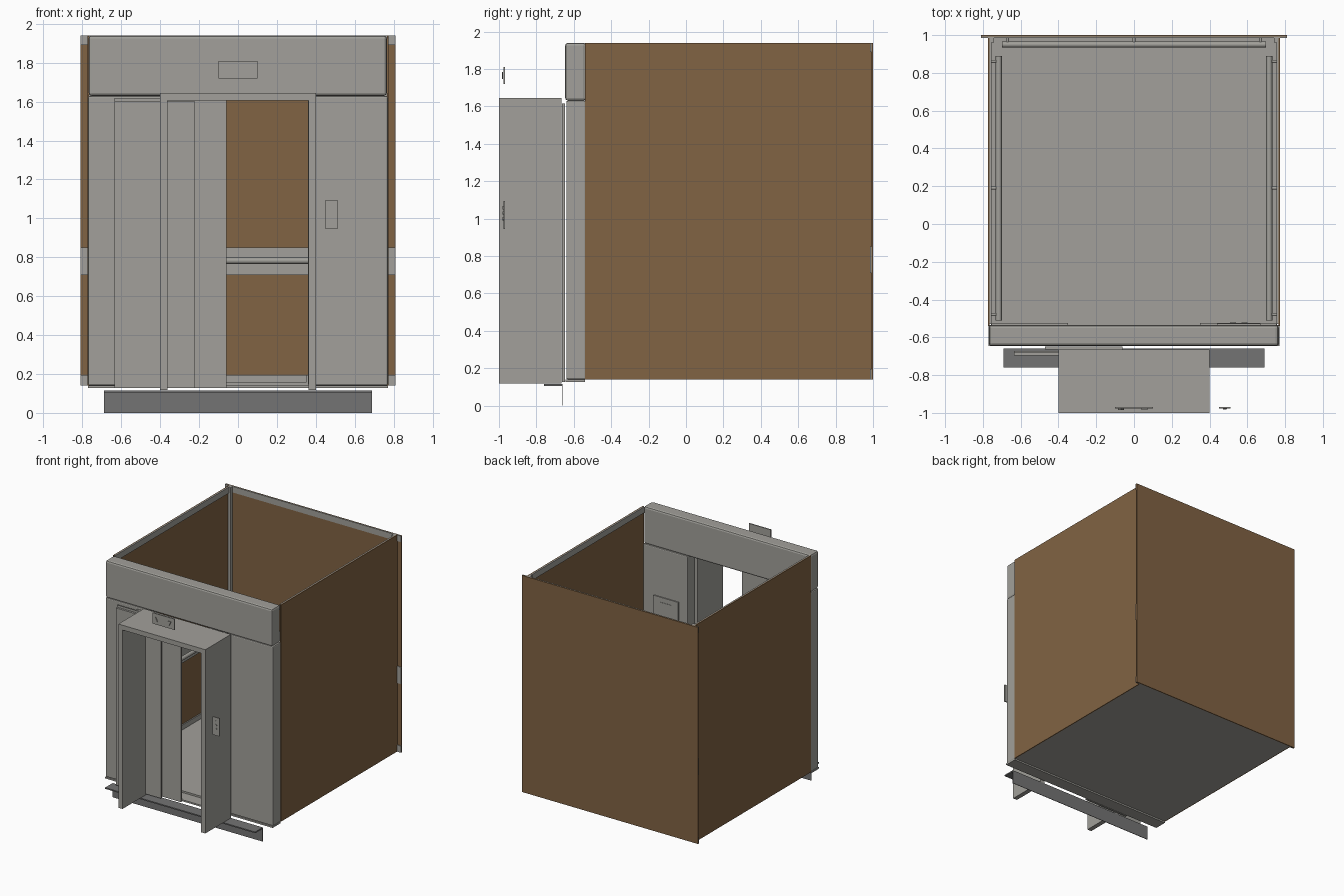
import bpy, bmesh, math
from mathutils import Vector

if "Cube" in bpy.data.objects:
    bpy.data.objects.remove(bpy.data.objects["Cube"])


def material(name, rgb):
    m = bpy.data.materials.new(name)
    m.diffuse_color = (*rgb, 1)
    m.use_nodes = True
    m.node_tree.nodes["Principled BSDF"].inputs["Base Color"].default_value = m.diffuse_color
    return m


STEEL = material("brushed_steel", (0.36, 0.353, 0.325))
WOOD = material("brown_panel", (0.22, 0.125, 0.057))
DARK = material("dark_grey_metal", (0.175, 0.175, 0.175))


def finish(bm, name, mat):
    me = bpy.data.meshes.new(name)
    bm.to_mesh(me)
    bm.free()
    me.materials.append(mat)
    ob = bpy.data.objects.new(name, me)
    bpy.context.collection.objects.link(ob)
    return ob


def box(name, x, y, z, mat=STEEL, bevel=0):
    """Box from (min, max) ranges on each axis."""
    bm = bmesh.new()
    bmesh.ops.create_cube(bm, size=1)
    for v in bm.verts:
        v.co = Vector([(r[0] + r[1]) / 2 + c * (r[1] - r[0]) for r, c in zip((x, y, z), v.co)])
    ob = finish(bm, name, mat)
    if bevel:
        b = ob.modifiers.new("bevel", 'BEVEL')
        b.width, b.segments = bevel, 2
    return ob


def rod(name, a, b, r, mat=STEEL, sides=16):
    """Round bar between two points."""
    a, b = Vector(a), Vector(b)
    d = b - a
    bm = bmesh.new()
    bmesh.ops.create_cone(bm, cap_ends=True, segments=sides, radius1=r, radius2=r, depth=d.length)
    bm.transform(d.to_track_quat('Z', 'Y').to_matrix().to_4x4())
    bmesh.ops.translate(bm, verts=bm.verts, vec=(a + b) / 2)
    for f in bm.faces:
        f.smooth = len(f.verts) == 4
    for e in bm.edges:
        e.smooth = all(len(f.verts) == 4 for f in e.link_faces)
    return finish(bm, name, mat)


BOTTOM, TOP = 0.14, 1.94
BANDS = {"skirting": (BOTTOM, 0.195), "middle_band": (0.71, 0.85), "top_band": (1.89, TOP)}

# floor and cab threshold
box("floor", (-0.757, 0.757), (-0.54, 0.985), (BOTTOM, 0.155))
box("cab_threshold", (-0.77, 0.77), (-0.645, -0.54), (0.127, 0.14))

# back wall: brown skin with steel bands inside
box("back_wall", (-0.81, 0.81), (0.992, 1.0), (BOTTOM, TOP), WOOD)
for n, z in BANDS.items():
    box("back_" + n, (-0.81, 0.81), (0.984, 0.992), z)

# side walls, bands, corner posts and handrails, mirrored
for side, s in (("left", -1), ("right", 1)):
    def span(a, b):
        return tuple(sorted((s * a, s * b)))
    box(side + "_wall", span(0.765, 0.773), (-0.54, 0.992), (BOTTOM, TOP), WOOD)
    for n, z in BANDS.items():
        box(f"{side}_{n}", span(0.755, 0.765), (-0.53, 0.984), z)
    box(side + "_corner_post", span(0.74, 0.765), (0.96, 0.984), (0.155, TOP))
    rod(side + "_handrail", (s * 0.716, -0.51, 0.782), (s * 0.716, 0.89, 0.782), 0.016)
    for i, y in enumerate((-0.48, 0.19, 0.86)):
        rod(f"{side}_rail_bracket_{i}", (s * 0.716, y, 0.782), (s * 0.757, y, 0.782), 0.008)
    # front column with inner return plate
    box(side + "_front_column", span(0.36, 0.77), (-0.64, -0.535), (0.14, 1.63), STEEL, 0.008)
    box(side + "_column_skirting", span(0.35, 0.755), (-0.535, -0.525), (0.155, 0.195))
    # deep landing jamb
    box(side + "_landing_jamb", span(0.362, 0.4), (-1.0, -0.665), (0.118, 1.605))

# back handrail
rod("back_handrail", (-0.70, 0.95, 0.782), (0.70, 0.95, 0.782), 0.016)
for i, x in enumerate((-0.67, 0, 0.67)):
    rod(f"back_rail_bracket_{i}", (x, 0.95, 0.782), (x, 0.986, 0.782), 0.008)

# front header with softened edges
box("front_header", (-0.768, 0.765), (-0.646, -0.535), (1.63, TOP), STEEL, 0.015)

# landing lintel
box("landing_lintel", (-0.4, 0.4), (-1.0, -0.665), (1.605, 1.645))

# two sliding door leaves, partly open
box("inner_door_leaf", (-0.47, -0.06), (-0.664, -0.648), (0.127, 1.615))
box("outer_door_leaf", (-0.635, -0.222), (-0.697, -0.68), (0.127, 1.60))
box("door_hanger", (-0.635, -0.40), (-0.68, -0.672), (1.58, 1.618))

# landing sill: flat ledge and hanging apron
box("landing_sill", (-0.69, 0.69), (-0.76, -0.66), (0.106, 0.116), DARK)
box("sill_apron", (-0.69, 0.69), (-0.664, -0.66), (0.0, 0.106), DARK)

# floor indicator above the landing opening
box("landing_indicator", (-0.10, 0.10), (-0.977, -0.968), (1.72, 1.81))
for i, x in enumerate((-0.07, 0.055)):
    bm = bmesh.new()
    flip = -1 if i else 1
    vs = [bm.verts.new((x + dx, -0.978, 1.765 + flip * dz))
          for dx, dz in ((-0.016, -0.016), (0.016, -0.016), (0, 0.018))]
    f = bm.faces.new(vs)
    r = bmesh.ops.extrude_face_region(bm, geom=[f])
    bmesh.ops.translate(bm, vec=(0, -0.006, 0),
                        verts=[v for v in r["geom"] if isinstance(v, bmesh.types.BMVert)])
    bmesh.ops.recalc_face_normals(bm, faces=bm.faces)
    finish(bm, f"indicator_arrow_{i}", STEEL)

# landing call plate with buttons
box("call_plate", (0.45, 0.512), (-0.977, -0.968), (0.945, 1.095))
box("call_display", (0.47, 0.492), (-0.98, -0.977), (1.048, 1.068))
for i, z in enumerate((1.0, 1.03)):
    rod(f"call_button_{i}", (0.481, -0.976, z), (0.481, -0.982, z), 0.009)

# control panel inside the cab, on the right column
box("control_panel", (0.44, 0.67), (-0.535, -0.526), (0.72, 1.23))
box("control_display", (0.50, 0.61), (-0.526, -0.523), (1.12, 1.19))
for row in range(4):
    for col in range(2):
        x, z = 0.525 + 0.06 * col, 0.84 + 0.07 * row
        rod(f"control_button_{row}_{col}", (x, -0.527, z), (x, -0.521, z), 0.016)
